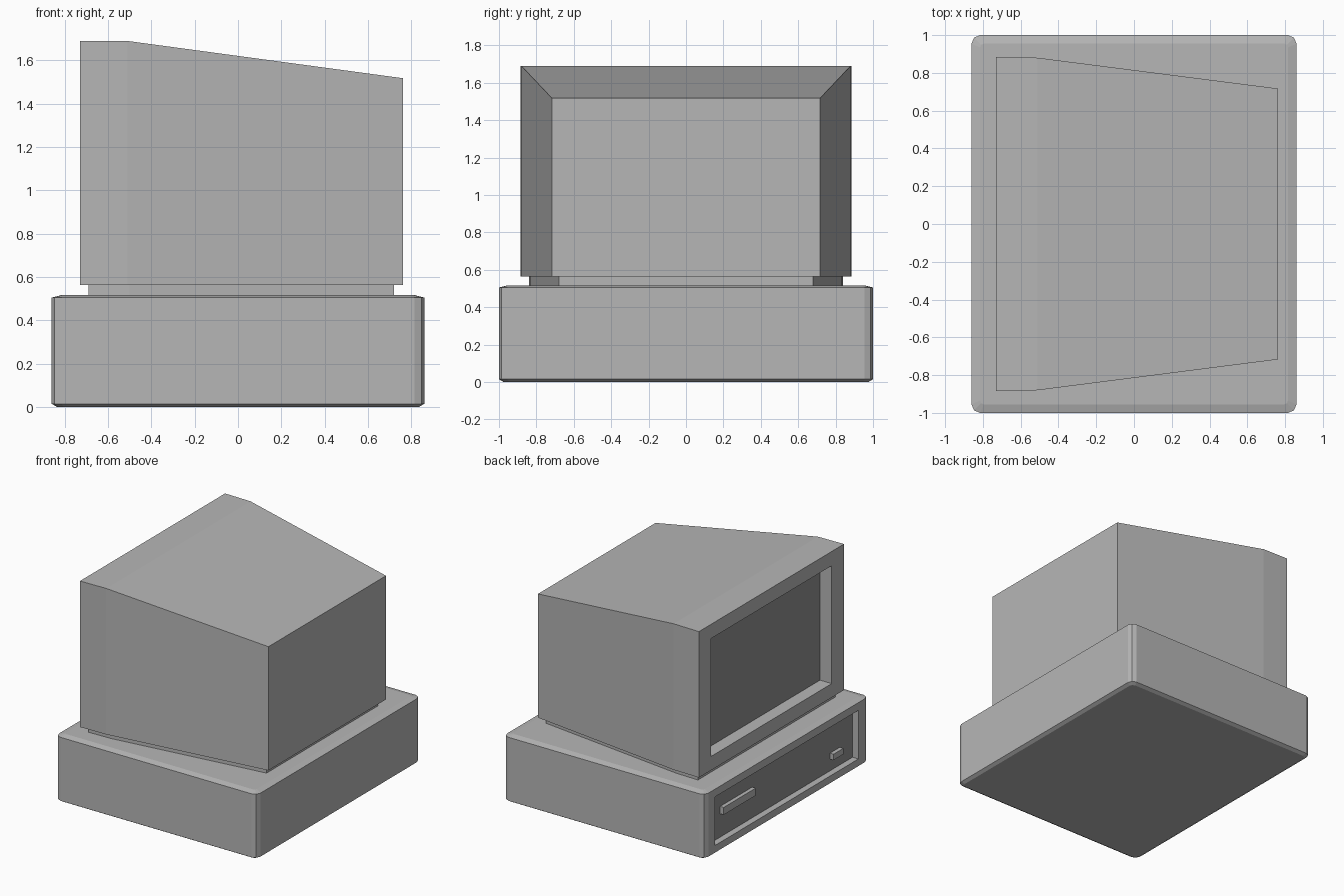
import bpy, bmesh, math

if "Cube" in bpy.data.objects:
    bpy.data.objects.remove(bpy.data.objects["Cube"])


def material(name, value):
    mat = bpy.data.materials.new(name)
    mat.diffuse_color = (value, value, value, 1.0)
    mat.use_nodes = True
    mat.node_tree.nodes["Principled BSDF"].inputs["Base Color"].default_value = mat.diffuse_color
    return mat


BODY = material("body_grey", 0.47)
DARK = material("panel_dark_grey", 0.28)


def loft(name, rings, mat=BODY):
    """Closed solid skinned through rings of matching points."""
    bm = bmesh.new()
    loops = [[bm.verts.new(p) for p in ring] for ring in rings]
    n = len(loops[0])
    for a, b in zip(loops, loops[1:]):
        for i in range(n):
            j = (i + 1) % n
            bm.faces.new((a[i], a[j], b[j], b[i]))
    bm.faces.new(loops[0])
    bm.faces.new(loops[-1])
    bmesh.ops.recalc_face_normals(bm, faces=bm.faces)
    mesh = bpy.data.meshes.new(name)
    bm.to_mesh(mesh)
    bm.free()
    mesh.materials.append(mat)
    obj = bpy.data.objects.new(name, mesh)
    bpy.context.collection.objects.link(obj)
    return obj


def section(x, half_y, z0, z1):
    return [(x, -half_y, z0), (x, half_y, z0), (x, half_y, z1), (x, -half_y, z1)]


def box(name, x, y, z, mat=BODY):
    return loft(name, [[(px, y[0], z[0]), (px, y[1], z[0]),
                        (px, y[1], z[1]), (px, y[0], z[1])] for px in x], mat)


def rounded_ring(hx, hy, r, z, segs=2):
    pts = []
    for k, (sx, sy) in enumerate([(1, 1), (-1, 1), (-1, -1), (1, -1)]):
        for s in range(segs + 1):
            a = math.pi / 2 * (k + s / segs)
            pts.append((sx * (hx - r) + r * math.cos(a),
                        sy * (hy - r) + r * math.sin(a), z))
    return pts


def recess(obj, x, y, z):
    """Cut a rectangular pocket into a body."""
    cutter = box("recess_cutter", x, y, z)
    cutter.hide_render = True
    mod = obj.modifiers.new("recess", 'BOOLEAN')
    mod.operation = 'DIFFERENCE'
    mod.solver = 'EXACT'
    mod.object = cutter
    bpy.context.view_layer.objects.active = obj
    bpy.ops.object.modifier_apply(modifier=mod.name)
    bpy.data.objects.remove(cutter, do_unlink=True)


# Computer case with softened corners and a recessed drive panel
case = loft("computer_case", [
    rounded_ring(0.835, 0.975, 0.03, 0.0),
    rounded_ring(0.86, 1.0, 0.045, 0.015),
    rounded_ring(0.86, 1.0, 0.045, 0.505),
    rounded_ring(0.815, 0.955, 0.02, 0.517),
])
recess(case, (-1.0, -0.805), (-0.875, 0.875), (0.07, 0.445))
box("drive_panel", (-0.81, -0.803), (-0.875, 0.875), (0.07, 0.445), DARK)

# Drive slot and power button on the panel
box("drive_slot", (-0.84, -0.80), (0.35, 0.74), (0.25, 0.307))
box("power_button", (-0.84, -0.80), (-0.72, -0.60), (0.16, 0.206))

# Tapered plinth between case and monitor
loft("monitor_plinth", [section(-0.69, 0.84, 0.50, 0.58),
                        section(-0.50, 0.835, 0.50, 0.58),
                        section(0.72, 0.68, 0.50, 0.58)])

# Monitor housing, tapering to the rear, with a recessed screen
monitor = loft("monitor_housing", [section(-0.73, 0.885, 0.563, 1.69),
                                   section(-0.51, 0.88, 0.563, 1.69),
                                   section(0.762, 0.717, 0.563, 1.518)])
recess(monitor, (-0.9, -0.625), (-0.735, 0.735), (0.67, 1.58))
box("screen", (-0.63, -0.623), (-0.735, 0.735), (0.67, 1.58), DARK)
